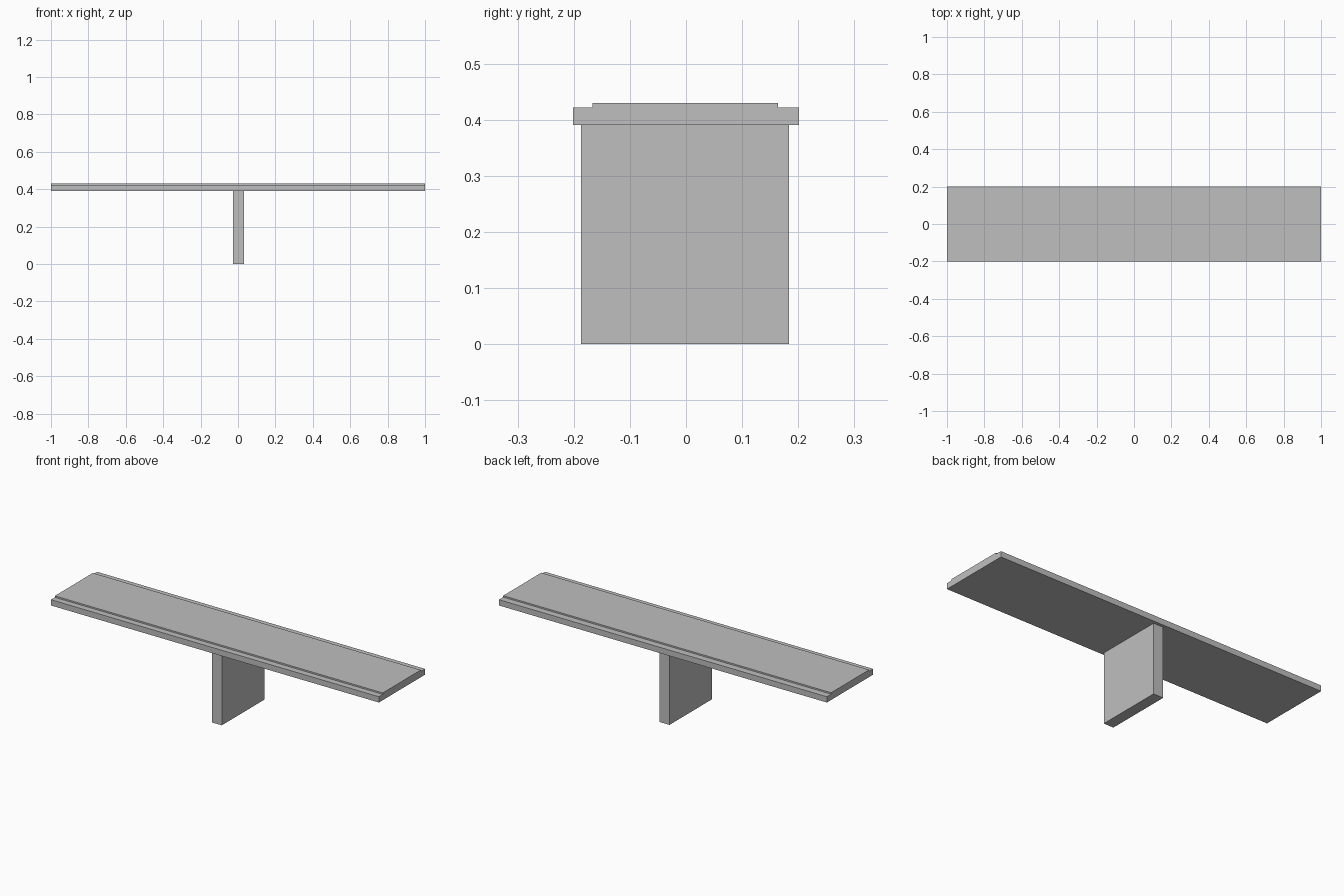
import bpy
import bmesh

cube = bpy.data.objects.get("Cube")
if cube:
    bpy.data.objects.remove(cube, do_unlink=True)

# Single plain grey
grey = bpy.data.materials.new("light_grey")
grey.use_nodes = True
colour = (0.52, 0.52, 0.52, 1)
grey.diffuse_color = colour
grey.node_tree.nodes["Principled BSDF"].inputs["Base Color"].default_value = colour


def extrude_profile(name, profile, x0, x1):
    """Extrude a (y, z) outline along x into a closed solid."""
    bm = bmesh.new()
    face = bm.faces.new([bm.verts.new((x0, y, z)) for y, z in profile])
    result = bmesh.ops.extrude_face_region(bm, geom=[face])
    moved = [v for v in result["geom"] if isinstance(v, bmesh.types.BMVert)]
    bmesh.ops.translate(bm, verts=moved, vec=(x1 - x0, 0, 0))
    bmesh.ops.recalc_face_normals(bm, faces=bm.faces)
    mesh = bpy.data.meshes.new(name)
    bm.to_mesh(mesh)
    bm.free()
    mesh.materials.append(grey)
    obj = bpy.data.objects.new(name, mesh)
    bpy.context.collection.objects.link(obj)
    return obj


# Long slab with a raised middle and a low ledge along each long edge
bottom, ledge, top = 0.39, 0.422, 0.43
slab = [(-0.201, bottom), (0.201, bottom), (0.201, ledge), (0.164, ledge),
        (0.164, top), (-0.167, top), (-0.167, ledge), (-0.201, ledge)]
extrude_profile("slab_top", slab, -1, 1)

# Upright support panel under the middle
panel = [(-0.187, 0), (0.184, 0), (0.184, bottom), (-0.187, bottom)]
extrude_profile("support_panel", panel, -0.028, 0.032)
